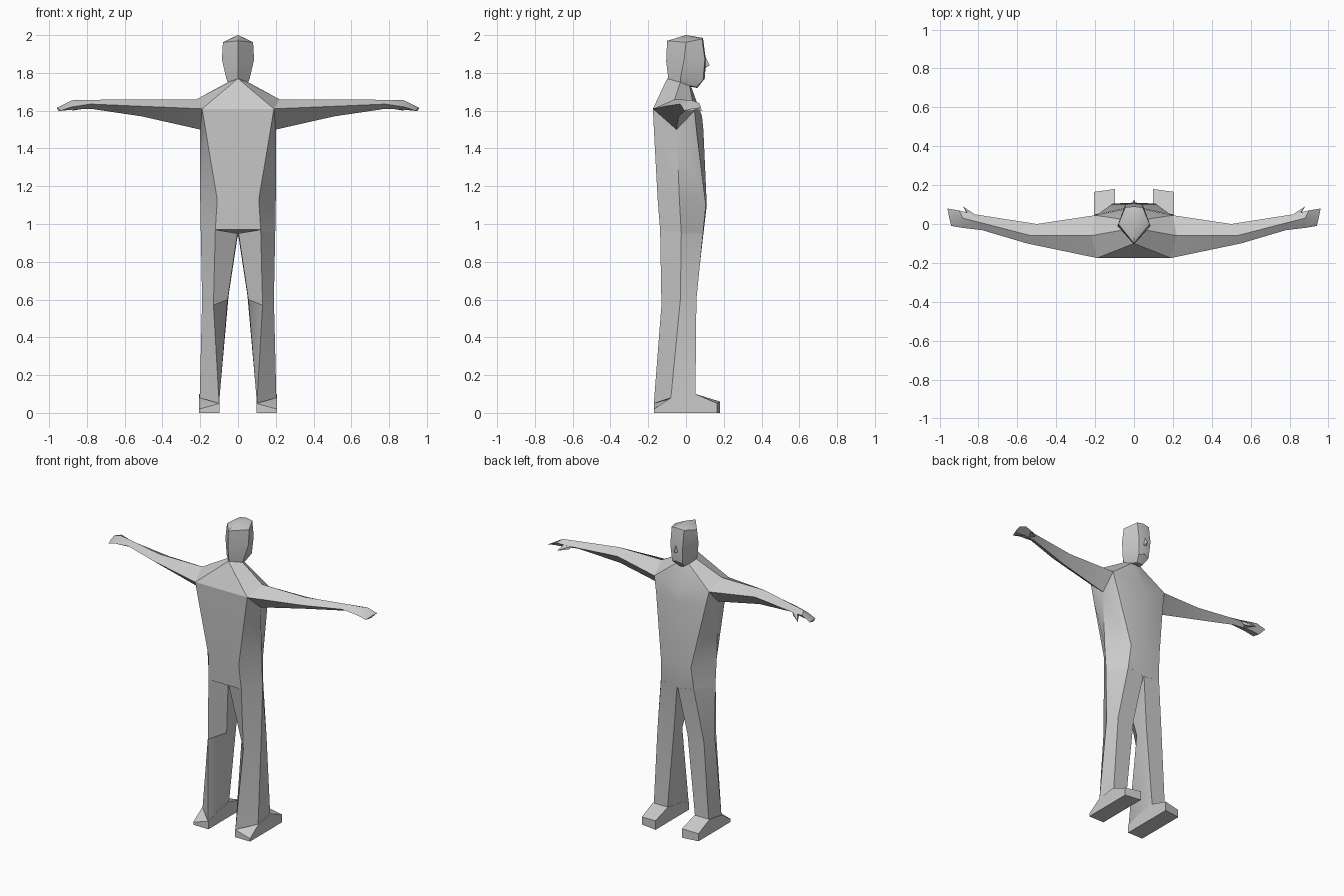
import bpy
import bmesh
from mathutils import Vector

default_cube = bpy.data.objects.get("Cube")
if default_cube:
    bpy.data.objects.remove(default_cube, do_unlink=True)

# One plain colour for the whole figure
clay_grey = bpy.data.materials.new("clay_grey")
clay_grey.use_nodes = True
grey = (0.6, 0.6, 0.6, 1)
clay_grey.diffuse_color = grey
clay_grey.node_tree.nodes["Principled BSDF"].inputs["Base Color"].default_value = grey


def finish(name, bm, smooth_angle=0.45):
    """Mirror a half mesh across x, weld it, and turn it into a shaded object."""
    bmesh.ops.remove_doubles(bm, verts=bm.verts[:], dist=0.0005)
    bmesh.ops.mirror(bm, geom=bm.verts[:] + bm.edges[:] + bm.faces[:],
                     axis='X', merge_dist=0.001)
    bmesh.ops.remove_doubles(bm, verts=bm.verts[:], dist=0.0005)
    bmesh.ops.recalc_face_normals(bm, faces=bm.faces[:])
    mesh = bpy.data.meshes.new(name)
    bm.to_mesh(mesh)
    bm.free()
    mesh.materials.append(clay_grey)
    part = bpy.data.objects.new(name, mesh)
    bpy.context.collection.objects.link(part)
    bpy.ops.object.select_all(action='DESELECT')
    part.select_set(True)
    bpy.context.view_layer.objects.active = part
    bpy.ops.object.shade_smooth_by_angle(angle=smooth_angle)
    return part


def loft(name, rings, closed=True):
    """Skin a stack of rings; open rings start and end on the centre plane."""
    bm = bmesh.new()
    loops = [[bm.verts.new(Vector(point)) for point in ring] for ring in rings]
    count = len(loops[0])
    spans = count if closed else count - 1
    for lower, upper in zip(loops, loops[1:]):
        for i in range(spans):
            j = (i + 1) % count
            bm.faces.new((lower[i], lower[j], upper[j], upper[i]))
    for end in (loops[0], loops[-1]):
        if len({tuple(vert.co) for vert in end}) > 2:
            bm.faces.new(end)
    return finish(name, bm)


# Torso: back centre, back edge, side, front edge, front centre
nape = (0, -.1, 1.77)
shoulder_back = (.19, -.175, 1.61)
shoulder_top = (.22, -.06, 1.66)
shoulder_front = (.2, .045, 1.6)
armpit = (.2, -.05, 1.5)
loft("torso", [
    [nape, nape, (.055, -.03, 1.75), (.035, .02, 1.73), (0, .03, 1.72)],
    [(0, -.175, 1.61), shoulder_back, shoulder_top, shoulder_front, (0, .085, 1.57)],
    [(0, -.17, 1.5), (.172, -.17, 1.5), armpit, (.18, .055, 1.5), (0, .092, 1.5)],
    [(0, -.15, 1.13), (.11, -.15, 1.13), (.2, -.035, 1.13), (.11, .105, 1.1), (0, .11, 1.1)],
    [(0, -.137, .97), (.12, -.137, .97), (.197, -.025, .95), (.12, .09, .95), (0, .09, .93)],
], closed=False)

# Head: back ridge, temple, face edge, face centre
crown = (0, 0, 2)
loft("head", [
    [crown, crown, crown, crown],
    [(0, -.1, 1.97), (.08, 0, 1.962), (.045, .085, 1.98), (0, .09, 1.985)],
    [(0, -.105, 1.86), (.085, -.01, 1.87), (.045, .1, 1.87), (0, .105, 1.87)],
    [(0, -.095, 1.78), (.062, -.03, 1.77), (.038, .09, 1.76), (0, .1, 1.77)],
    [(0, -.1, 1.75), (.05, -.03, 1.74), (.022, .055, 1.725), (0, .06, 1.72)],
], closed=False)

# Nose
nose_tip = (0, .125, 1.84)
loft("nose", [
    [(0, .1, 1.89), (.017, .09, 1.825), (0, .09, 1.82)],
    [nose_tip, nose_tip, nose_tip],
], closed=False)

# Arms: back, top, front, underside, from the shoulder to the fingertips
loft("arms", [
    [shoulder_back, shoulder_top, shoulder_front, armpit],
    [(.55, -.1, 1.625), (.53, -.06, 1.66), (.5, 0, 1.63), (.51, -.04, 1.57)],
    [(.78, -.032, 1.635), (.8, .01, 1.657), (.82, .05, 1.63), (.78, .01, 1.61)],
    [(.88, -.02, 1.62), (.88, .03, 1.655), (.9, .07, 1.64), (.88, .03, 1.605)],
    [(.94, -.01, 1.6), (.95, .03, 1.61), (.96, .08, 1.615), (.95, .03, 1.598)],
])

# Thumbs
thumb_tip = (.88, .09, 1.6)
loft("thumbs", [
    [(.79, .03, 1.64), (.82, .05, 1.61), (.84, .02, 1.61), (.85, .05, 1.64)],
    [thumb_tip] * 4,
])

# Legs: back ridge, outside, front outside, front inside, inside
loft("legs", [
    [(.12, -.137, .97), (.197, -.025, .95), (.12, .09, .95), (.003, .09, .93), (.003, -.1, .95)],
    [(.13, -.13, .57), (.19, -.03, .6), (.17, .055, .6), (.05, .055, .62), (.055, -.04, .6)],
    [(.1, -.17, .05), (.203, -.08, .08), (.2, .05, .1), (.1, .05, .1), (.098, -.06, .08)],
])


# Feet: wedge sections from the heel to the toe
def foot_section(y, outer_top, inner_top, skew=0):
    inner, outer = .097, .207
    return [(inner, y + skew, 0), (outer, y, 0),
            (outer, y, outer_top), (inner, y + skew, inner_top)]


loft("feet", [
    foot_section(-.17, .02, .05),
    foot_section(-.08, .08, .08),
    foot_section(.05, .1, .1),
    foot_section(.165, .05, .06, skew=.015),
])
